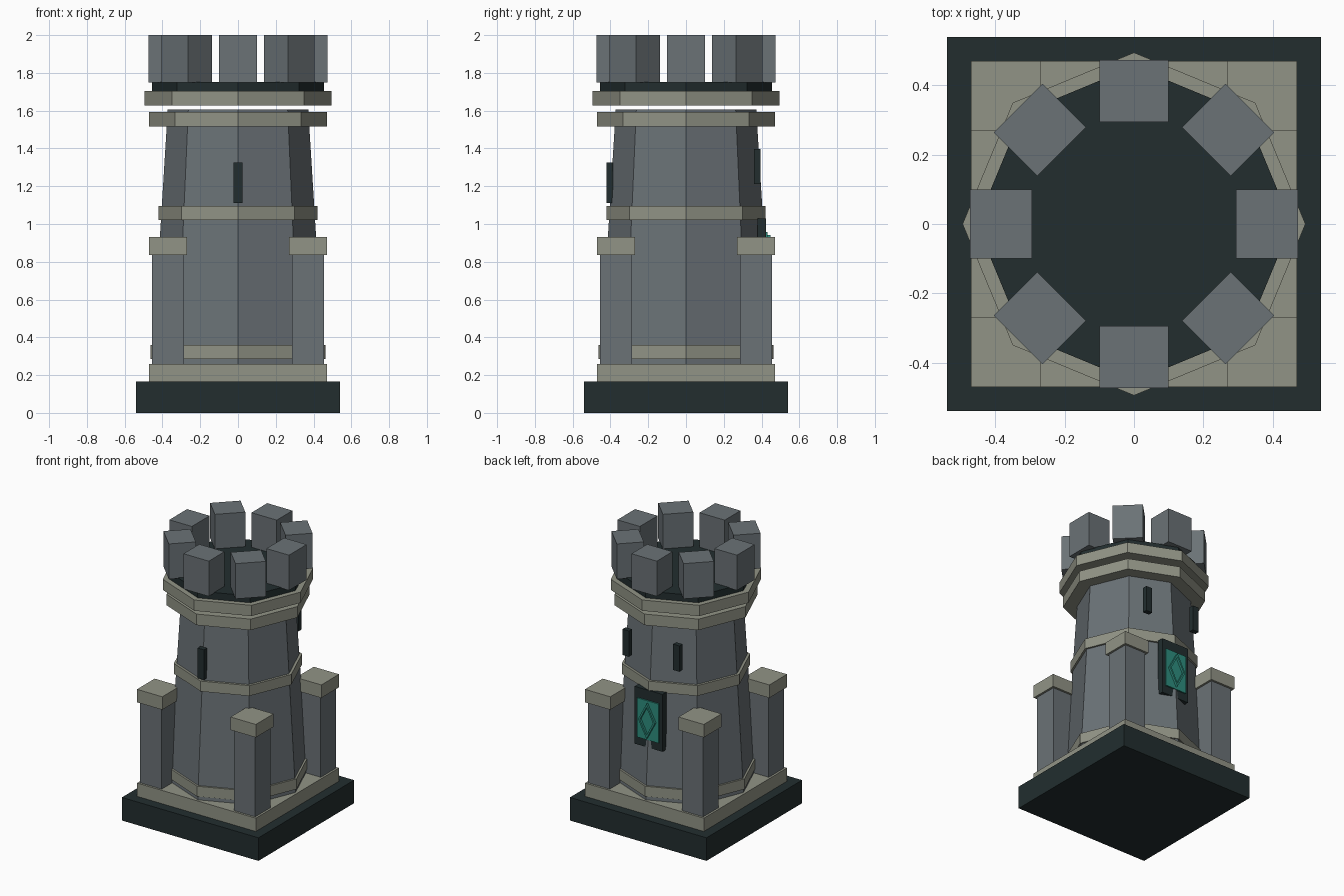
import bpy
import bmesh
from math import cos, sin, pi
from mathutils import Matrix

cube = bpy.data.objects.get("Cube")
if cube:
    bpy.data.objects.remove(cube, do_unlink=True)


def material(name, rgb):
    mat = bpy.data.materials.new(name)
    mat.use_nodes = True
    color = (*rgb, 1)
    mat.diffuse_color = color
    mat.node_tree.nodes["Principled BSDF"].inputs["Base Color"].default_value = color
    return mat


STONE = material("grey stone", (0.145, 0.168, 0.182))
TRIM = material("pale trim", (0.285, 0.295, 0.238))
DARK = material("dark slate", (0.016, 0.027, 0.028))
TEAL = material("teal glass", (0.027, 0.27, 0.21))


def add_object(name, bm, mat):
    mesh = bpy.data.meshes.new(name)
    bmesh.ops.recalc_face_normals(bm, faces=bm.faces)
    bm.to_mesh(mesh)
    bm.free()
    mesh.materials.append(mat)
    obj = bpy.data.objects.new(name, mesh)
    bpy.context.collection.objects.link(obj)
    return obj


def box(name, mat, center, size):
    bm = bmesh.new()
    bmesh.ops.create_cube(bm, size=1)
    bmesh.ops.scale(bm, vec=size, verts=bm.verts)
    bmesh.ops.translate(bm, vec=center, verts=bm.verts)
    return add_object(name, bm, mat)


def slab(name, mat, half, z0, z1, x=0, y=0):
    """Square block between two heights."""
    return box(name, mat, (x, y, (z0 + z1) / 2), (2 * half, 2 * half, z1 - z0))


def octagon(name, mat, r0, r1, z0, z1):
    """Eight-sided solid with corners on the x and y axes."""
    bm = bmesh.new()
    rings = [[bm.verts.new((r * cos(i * pi / 4), r * sin(i * pi / 4), z)) for i in range(8)]
             for r, z in ((r0, z0), (r1, z1))]
    for ring in rings:
        bm.faces.new(ring)
    for i in range(8):
        j = (i + 1) % 8
        bm.faces.new((rings[0][i], rings[0][j], rings[1][j], rings[1][i]))
    return add_object(name, bm, mat)


# Stepped foundation
slab("foundation", DARK, 0.54, 0, 0.165)
slab("plinth", TRIM, 0.47, 0.165, 0.26)

# Tapered tower and its bands
octagon("tower_body", STONE, 0.455, 0.372, 0.26, 1.605)
octagon("base_band", TRIM, 0.463, 0.463, 0.286, 0.36)
octagon("middle_band", TRIM, 0.422, 0.422, 1.022, 1.096)
octagon("lower_cornice", TRIM, 0.47, 0.47, 1.515, 1.594)
octagon("upper_cornice", TRIM, 0.495, 0.495, 1.627, 1.704)
octagon("roof_deck", DARK, 0.455, 0.455, 1.704, 1.753)

# Corner posts with caps
for sx, side in ((1, "left"), (-1, "right")):
    for sy, end in ((-1, "front"), (1, "back")):
        slab(f"{end}_{side}_post", STONE, 0.085, 0.26, 0.84, 0.37 * sx, 0.37 * sy)
        slab(f"{end}_{side}_post_cap", TRIM, 0.1, 0.837, 0.93, 0.37 * sx, 0.37 * sy)

# Ring of battlements
for i in range(8):
    block = box(f"battlement_{i + 1}", STONE, (0.384, 0, 1.874), (0.178, 0.2, 0.252))
    block.data.transform(Matrix.Rotation(i * pi / 4, 4, "Z"))

# Arrow slits
box("front_slit", DARK, (0, -0.403, 1.218), (0.05, 0.035, 0.215))
for sx, side in ((1, "left"), (-1, "right")):
    box(f"back_{side}_slit", DARK, (0.2 * sx, 0.378, 1.305), (0.05, 0.035, 0.185))

# Back window with a raised diamond outline
box("window_frame", DARK, (0, 0.4, 0.825), (0.22, 0.045, 0.41))
box("window_pane", TEAL, (0, 0.422, 0.818), (0.17, 0.02, 0.28))
bm = bmesh.new()
rings = []
for y in (0.43, 0.448):
    for w, h in ((0.066, 0.125), (0.052, 0.1)):
        rings.append([bm.verts.new((w * cos(i * pi / 2), y, 0.818 + h * sin(i * pi / 2)))
                      for i in range(4)])
back_out, back_in, front_out, front_in = rings
for a, b in ((back_out, front_out), (front_out, front_in),
             (front_in, back_in), (back_in, back_out)):
    for i in range(4):
        j = (i + 1) % 4
        bm.faces.new((a[i], a[j], b[j], b[i]))
add_object("window_diamond", bm, TEAL)
